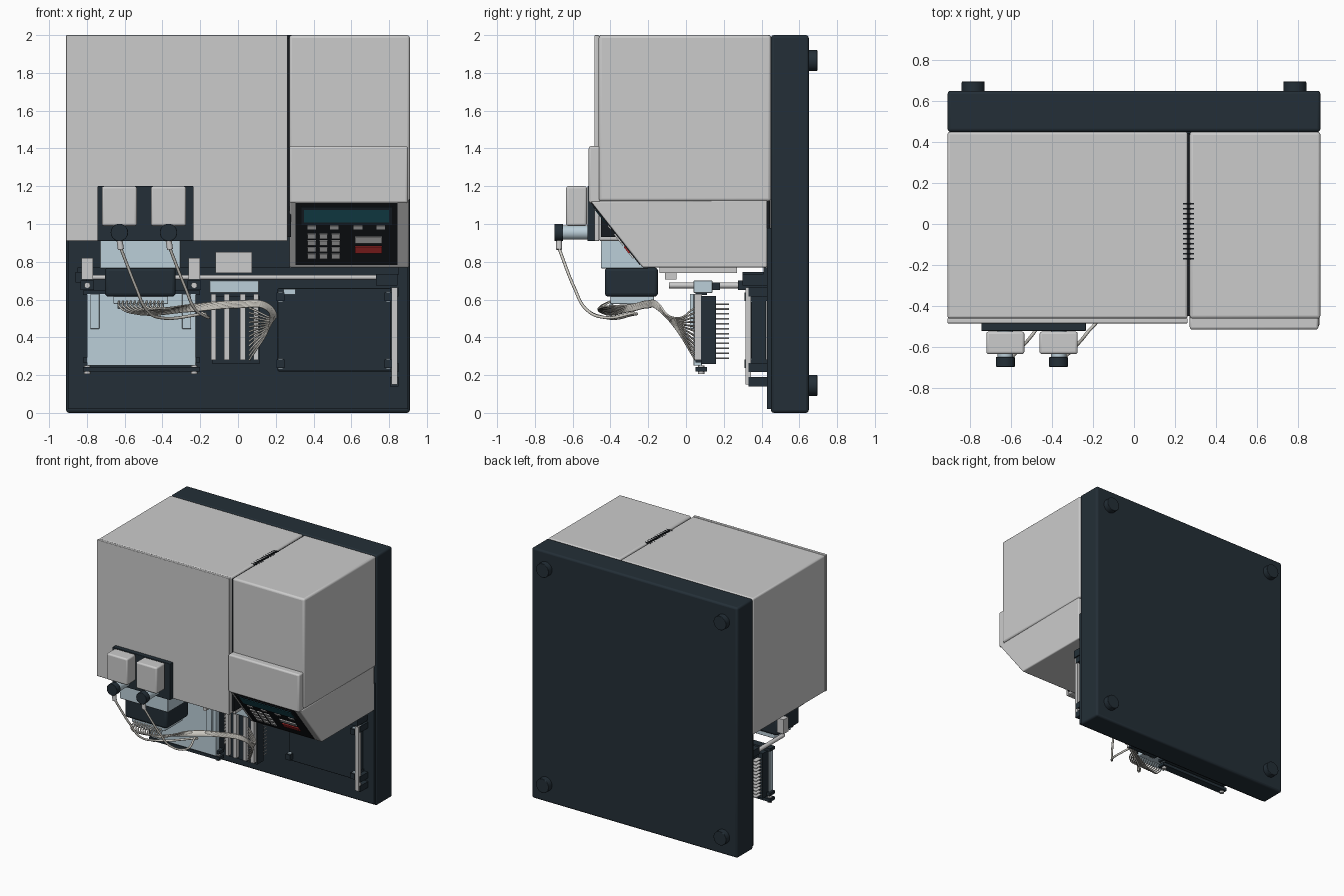
import bpy
import bmesh
from mathutils import Vector


def material(name, rgb):
    m = bpy.data.materials.new(name)
    m.diffuse_color = (*rgb, 1)
    return m


DARK = material("navy_black", (0.017, 0.028, 0.038))
BLACK = material("black", (0.008, 0.01, 0.013))
BLUE = material("pale_blue_grey", (0.5, 0.62, 0.69))
TEAL = material("display_teal", (0.015, 0.11, 0.15))
RED = material("red", (0.5, 0.03, 0.03))
TUBING = material("tubing", (0.62, 0.6, 0.55))


def finish(name, bm, mat=None, bevel=0.0):
    bmesh.ops.recalc_face_normals(bm, faces=bm.faces)
    me = bpy.data.meshes.new(name)
    bm.to_mesh(me)
    bm.free()
    ob = bpy.data.objects.new(name, me)
    bpy.context.collection.objects.link(ob)
    if mat:
        me.materials.append(mat)
    if bevel:
        mod = ob.modifiers.new("rounded_edges", "BEVEL")
        mod.width, mod.segments = bevel, 3
    bpy.context.view_layer.objects.active = ob
    bpy.ops.object.select_all(action="DESELECT")
    ob.select_set(True)
    bpy.ops.object.shade_smooth_by_angle()
    return ob


def prism(name, yz, x0, x1, mat=None, bevel=0.0):
    """Extrude a y-z profile along x."""
    bm = bmesh.new()
    face = bm.faces.new([bm.verts.new((x0, y, z)) for y, z in yz])
    new = bmesh.ops.extrude_face_region(bm, geom=[face])["geom"]
    bmesh.ops.translate(bm, vec=(x1 - x0, 0, 0),
                        verts=[v for v in new if isinstance(v, bmesh.types.BMVert)])
    return finish(name, bm, mat, bevel)


def box(name, x0, x1, y0, y1, z0, z1, mat=None, bevel=0.0):
    return prism(name, [(y0, z0), (y1, z0), (y1, z1), (y0, z1)], x0, x1, mat, bevel)


def rod(name, p, q, r, mat=None, sides=24, bevel=0.0):
    p, q = Vector(p), Vector(q)
    bm = bmesh.new()
    bmesh.ops.create_cone(bm, cap_ends=True, segments=sides, radius1=r, radius2=r,
                          depth=(q - p).length)
    turn = (q - p).to_track_quat("Z", "Y").to_matrix().to_4x4()
    turn.translation = (p + q) / 2
    bm.transform(turn)
    return finish(name, bm, mat, bevel)


def tube(name, pts, r):
    cu = bpy.data.curves.new(name, "CURVE")
    cu.dimensions = "3D"
    cu.bevel_depth, cu.bevel_resolution, cu.resolution_u = r, 2, 8
    cu.use_fill_caps = True
    sp = cu.splines.new("BEZIER")
    sp.bezier_points.add(len(pts) - 1)
    for b, co in zip(sp.bezier_points, pts):
        b.co = co
        b.handle_left_type = b.handle_right_type = "AUTO"
    cu.materials.append(TUBING)
    ob = bpy.data.objects.new(name, cu)
    bpy.context.collection.objects.link(ob)
    bpy.ops.object.select_all(action="DESELECT")
    ob.select_set(True)
    bpy.context.view_layer.objects.active = ob
    bpy.ops.object.convert(target="MESH")


# Back panel, liner and feet
box("back_panel", -0.91, 0.91, 0.45, 0.65, 0, 2, DARK, 0.015)
box("panel_liner", -0.9, 0.9, 0.43, 0.455, 0.02, 0.98, DARK)
for x in (-0.785, 0.785):
    for z in (0.145, 1.865):
        rod("rear_foot", (x, 0.64, z), (x, 0.695, z), 0.056, DARK, 32, 0.004)

# Left cover with its door
box("left_cover", -0.91, 0.262, -0.462, 0.45, 0.91, 2, None, 0.012)
box("left_door", -0.91, 0.262, -0.485, -0.46, 0.91, 2, None, 0.005)
# Right cover, sloped lower housing and front cap
box("right_cover", 0.272, 0.91, -0.462, 0.45, 1.12, 2, None, 0.015)
prism("lower_housing", [(0.43, 0.77), (-0.23, 0.77), (-0.505, 1.12), (0.43, 1.13)],
      0.272, 0.905, None, 0.008)
box("front_cap", 0.272, 0.9, -0.515, -0.45, 1.11, 1.412, None, 0.012)
box("cover_gap", 0.255, 0.28, -0.45, 0.445, 0.93, 1.985, BLACK)
for i in range(12):
    y = -0.17 + i * 0.0245
    box("hinge_slot", 0.24, 0.292, y - 0.004, y + 0.004, 1.98, 2.001, BLACK)


# Control panel parts lying on the slope, raised from h0 to h1
def sloped(name, x0, x1, z0, z1, h0, h1, mat=None):
    def on_slope(z, h):
        return (-0.23 - 0.7857 * (z - 0.77) - 0.786 * h, z - 0.618 * h)
    prism(name, [on_slope(z0, h0), on_slope(z1, h0), on_slope(z1, h1), on_slope(z0, h1)],
          x0, x1, mat)


sloped("keypad_plate", 0.305, 0.845, 0.785, 1.115, -0.005, 0.004, BLACK)
sloped("display_bezel", 0.335, 0.815, 1.0, 1.095, 0, 0.008, DARK)
sloped("display", 0.35, 0.8, 1.015, 1.08, 0, 0.011, TEAL)
for x in (0.39, 0.51, 0.635, 0.755):
    sloped("function_key", x - 0.023, x + 0.023, 0.977, 0.995, 0, 0.01)
for x in (0.39, 0.453, 0.517):
    for z in (0.94, 0.905, 0.87, 0.835):
        sloped("number_key", x - 0.022, x + 0.022, z - 0.012, z + 0.012, 0, 0.012)
sloped("start_key", 0.62, 0.762, 0.905, 0.935, 0, 0.012)
sloped("stop_key", 0.62, 0.762, 0.85, 0.886, 0, 0.012, RED)

# Valve pair on the door, each with knob and hose
box("valve_plate", -0.745, -0.235, -0.522, -0.48, 0.91, 1.2, DARK, 0.004)
for x, end in ((-0.628, (-0.17, -0.26, 0.525)), (-0.368, (-0.19, -0.27, 0.53))):
    box("valve_body", x - 0.093, x + 0.093, -0.635, -0.525, 0.99, 1.2, None, 0.012)
    rod("valve_barrel", (x, -0.65, 0.955), (x, -0.5, 0.955), 0.038, BLUE)
    rod("valve_knob", (x, -0.697, 0.955), (x, -0.65, 0.955), 0.046, DARK, 24, 0.003)
    rod("hose_fitting", (x + 0.008, -0.672, 0.865), (x, -0.672, 0.92), 0.016)
    mid = x + 0.09
    tube("valve_hose", [(x + 0.008, -0.672, 0.87), (mid, -0.59, 0.66),
                        (mid + 0.05, -0.53, 0.55), (mid + 0.12, -0.43, 0.505), end], 0.008)

# Dispensing head
box("head_mount", -0.73, -0.305, -0.45, -0.2, 0.765, 0.92, BLUE, 0.005)
box("dispensing_head", -0.705, -0.33, -0.43, -0.148, 0.615, 0.77, DARK, 0.02)
box("nozzle_block", -0.66, -0.37, -0.4, -0.17, 0.577, 0.625, BLUE, 0.006)

# Ribbon of tubes from the head to the manifold
for i in range(12):
    x = -0.63 + i * 0.021
    d = (i - 5.5) * 0.003
    z = 0.28 + i * 0.025
    rod("nozzle", (x, -0.41, 0.555), (x, -0.37, 0.605), 0.008, BLUE, 8)
    tube("ribbon_tube", [(x, -0.38, 0.6), (x + 0.01, -0.46, 0.555),
                         (x + 0.07, -0.44, 0.545 + d), (-0.25, -0.3, 0.555 + d),
                         (0.0, -0.2, 0.575 + d), (0.15, -0.15, 0.565 + d),
                         (0.185 + d, -0.075, 0.49 + d), (0.06, 0.05, z)], 0.005)

# Left rack with fins
box("rack_plate", -0.8, -0.222, 0.04, 0.085, 0.25, 0.63, BLUE, 0.004)
box("rack_core", -0.79, -0.232, 0.08, 0.16, 0.26, 0.62, DARK)
for i in range(12):
    z = 0.29 + i * 0.026
    box("rack_fin", -0.78, -0.24, 0.15, 0.228, z - 0.003, z + 0.003)
for x in (-0.758, -0.272):
    box("rack_grip", x - 0.024, x + 0.024, 0.02, 0.045, 0.445, 0.63, BLUE, 0.003)
for z in (0.232, 0.28, 0.635):
    box("rack_crossbar", -0.82, -0.2, 0.05, 0.11, z - 0.012, z + 0.012, DARK)
for x in (-0.798, -0.232):
    rod("rack_foot", (x, 0.08, 0.205), (x, 0.08, 0.25), 0.017)
    rod("guide_rod", (x, -0.09, 0.675), (x, 0.34, 0.675), 0.016)
    box("rod_bracket", x - 0.03, x + 0.03, -0.11, -0.05, 0.705, 0.82)
    box("rod_socket", x - 0.035, x + 0.035, 0.275, 0.44, 0.65, 0.7, DARK)

# Middle manifold
box("manifold_body", -0.135, 0.115, 0.08, 0.16, 0.26, 0.62, DARK)
box("manifold_top", -0.15, 0.11, 0.04, 0.14, 0.635, 0.7, BLUE, 0.004)
for x in (-0.13, -0.06, 0.025, 0.095):
    box("manifold_strip", x - 0.014, x + 0.014, 0.045, 0.085, 0.28, 0.63)
    for i in range(12):
        z = 0.29 + i * 0.026
        rod("manifold_pin", (x, 0.15, z), (x, 0.228, z), 0.004, None, 6)
for x in (-0.1, -0.02, 0.065):
    box("manifold_cap", x - 0.025, x + 0.025, 0.1, 0.18, 0.65, 0.69, DARK)
box("manifold_hanger", -0.12, 0.075, -0.14, 0.27, 0.74, 0.852)

# Horizontal rail, right tray and upright bar
rod("rail", (-0.85, 0.35, 0.718), (0.75, 0.35, 0.718), 0.013)
box("left_rail_mount", -0.86, -0.8, 0.3, 0.44, 0.69, 0.745, DARK)
box("right_rail_mount", 0.73, 0.845, 0.3, 0.44, 0.675, 0.735, DARK)
box("back_strip", -0.85, 0.85, 0.41, 0.44, 0.73, 0.77, DARK)
box("tray", 0.21, 0.81, 0.345, 0.425, 0.22, 0.66, DARK, 0.006)
for x in (0.225, 0.795):
    for z in (0.26, 0.615):
        box("tray_clip", x - 0.012, x + 0.012, 0.32, 0.35, z - 0.027, z + 0.027, BLUE)
        box("tray_standoff", x - 0.02, x + 0.02, 0.31, 0.44, z - 0.022, z + 0.022, DARK)
box("tray_latch", 0.24, 0.305, 0.315, 0.35, 0.628, 0.655, BLUE)
box("upright_bar", 0.812, 0.845, 0.315, 0.345, 0.15, 0.665)
for z in (0.165, 0.24, 0.64):
    box("bar_mount", 0.805, 0.85, 0.33, 0.44, z - 0.024, z + 0.024, DARK)
